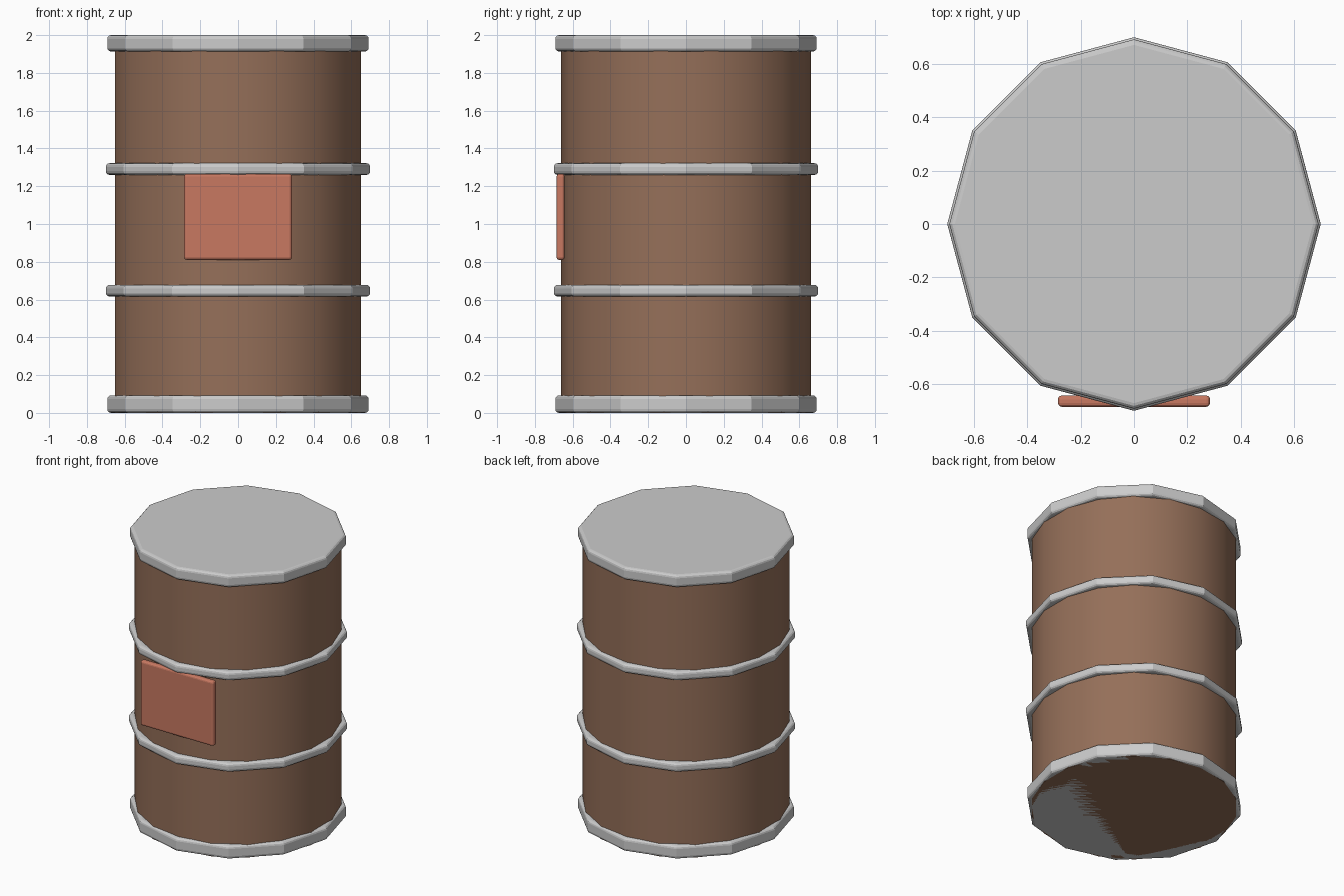
import bpy
import math

if "Cube" in bpy.data.objects:
    bpy.data.objects.remove(bpy.data.objects["Cube"])


def paint(obj, name, rgb):
    mat = bpy.data.materials.new(name)
    mat.diffuse_color = (*rgb, 1)
    mat.use_nodes = True
    mat.node_tree.nodes["Principled BSDF"].inputs["Base Color"].default_value = mat.diffuse_color
    obj.data.materials.append(mat)


def finish(obj, name, bevel=0, limit=40):
    obj.name = name
    if bevel:
        mod = obj.modifiers.new("bevel", "BEVEL")
        mod.width = bevel
        mod.segments = 3
        mod.limit_method = "ANGLE"
        mod.angle_limit = math.radians(limit)
    return obj


def disc(name, sides, radius, z0, z1, bevel=0):
    bpy.ops.mesh.primitive_cylinder_add(
        vertices=sides, radius=radius, depth=z1 - z0, location=(0, 0, (z0 + z1) / 2))
    return finish(bpy.context.object, name, bevel)


# smooth barrel body
body = disc("barrel_body", 18, 0.662, 0, 1.97)
bpy.ops.object.shade_smooth_by_angle(angle=math.radians(30))
paint(body, "brown", (0.30, 0.16, 0.10))

# twelve-sided end rims and middle hoops
disc("bottom_rim", 12, 0.692, 0, 0.093, 0.02)
disc("top_rim", 12, 0.692, 1.913, 2.0, 0.02)
disc("lower_hoop", 12, 0.70, 0.616, 0.678, 0.02)
disc("upper_hoop", 12, 0.70, 1.26, 1.322, 0.02)

# front label plate
bpy.ops.mesh.primitive_cube_add(size=1, location=(0, -0.664, 1.038))
plate = finish(bpy.context.object, "label_plate", 0.014)
plate.scale = (0.57, 0.042, 0.456)
bpy.ops.object.transform_apply(location=False, rotation=False, scale=True)
paint(plate, "orange_red", (0.58, 0.19, 0.12))
